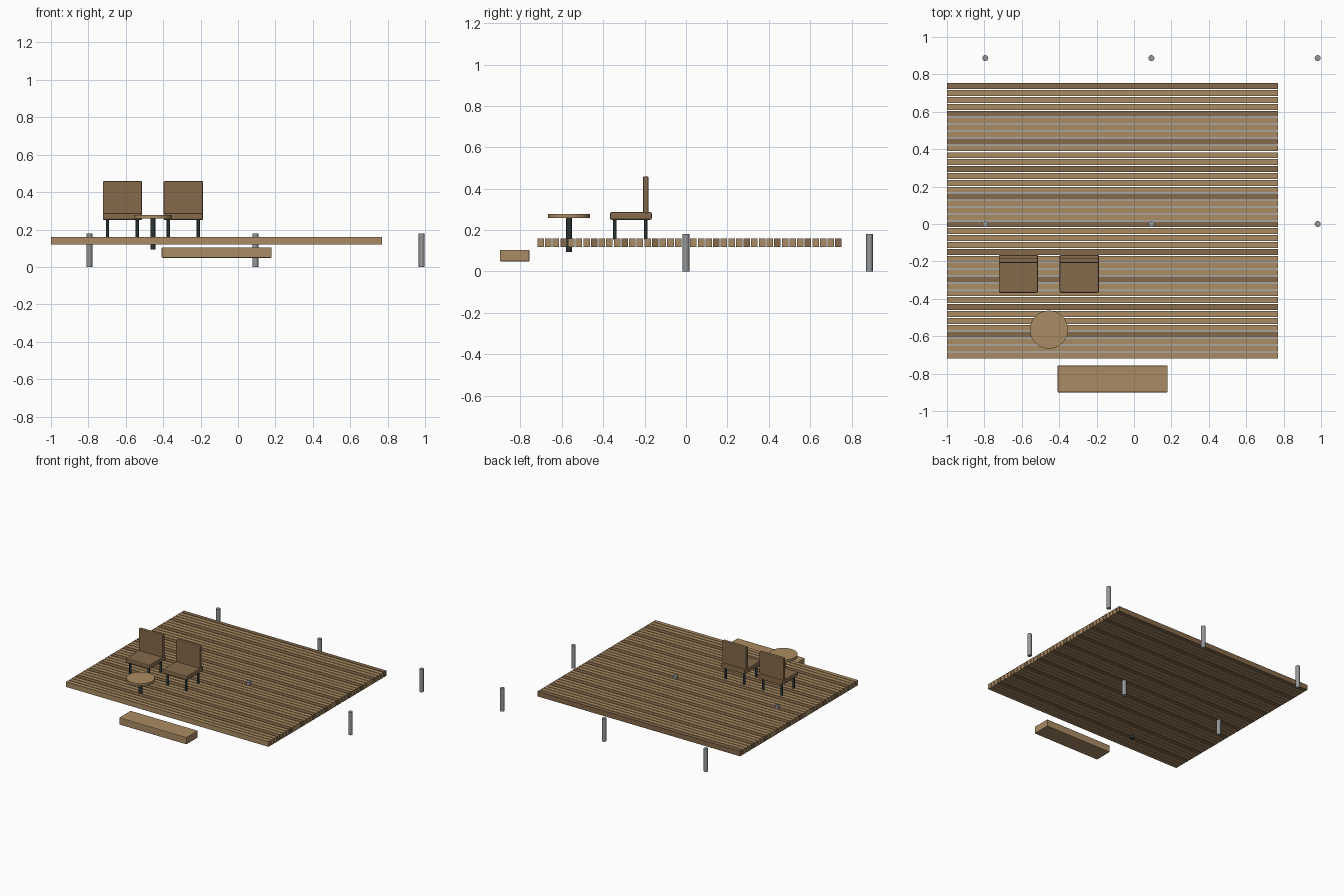
import bpy
import bmesh
from mathutils import Matrix

if "Cube" in bpy.data.objects:
    bpy.data.objects.remove(bpy.data.objects["Cube"], do_unlink=True)


def material(name, rgb):
    m = bpy.data.materials.new(name)
    m.use_nodes = True
    m.diffuse_color = (*rgb, 1)
    m.node_tree.nodes["Principled BSDF"].inputs["Base Color"].default_value = (*rgb, 1)
    return m


light_wood = material("light wood", (0.40, 0.26, 0.125))
dark_wood = material("dark wood", (0.235, 0.143, 0.071))
grey_metal = material("grey metal", (0.30, 0.31, 0.32))
dark_metal = material("dark metal", (0.022, 0.034, 0.032))


def finish(name, bm, mat):
    mesh = bpy.data.meshes.new(name)
    bm.to_mesh(mesh)
    bm.free()
    mesh.materials.append(mat)
    ob = bpy.data.objects.new(name, mesh)
    bpy.context.collection.objects.link(ob)
    return ob


def box(name, x, y, z, mat, bevel=0):
    """Box from (min, max) ranges, with optionally rounded edges."""
    bm = bmesh.new()
    spans = (x, y, z)
    centre = [(a + b) / 2 for a, b in spans]
    size = [b - a for a, b in spans]
    bmesh.ops.create_cube(bm, size=1,
                          matrix=Matrix.Translation(centre) @ Matrix.Diagonal((*size, 1)))
    ob = finish(name, bm, mat)
    if bevel:
        mod = ob.modifiers.new("rounded edges", "BEVEL")
        mod.width = bevel
        mod.segments = 2
    return ob


def cylinder(name, x, y, z, radius, mat, sides=16):
    bm = bmesh.new()
    bmesh.ops.create_cone(bm, cap_ends=True, segments=sides, radius1=radius, radius2=radius,
                          depth=z[1] - z[0],
                          matrix=Matrix.Translation((x, y, (z[0] + z[1]) / 2)))
    for f in bm.faces:
        f.smooth = abs(f.normal.z) < 0.5
    for e in bm.edges:
        e.smooth = e.calc_face_angle(0) < 0.7
    return finish(name, bm, mat)


# Deck boards, every fourth one darker
pitch = 0.0369
for i in range(40):
    y = -0.718 + i * pitch
    box(f"deck_board_{i + 1}", (-1, 0.77), (y, y + 0.0315), (0.119, 0.159),
        dark_wood if i % 4 == 3 else light_wood)

# Step in front of the deck
box("front_step", (-0.408, 0.18), (-0.9, -0.757), (0.049, 0.105), light_wood, 0.004)

# Support posts
for row, y in (("middle", 0), ("back", 0.887)):
    for side, x in (("right", -0.795), ("centre", 0.093), ("left", 0.982)):
        cylinder(f"{row}_{side}_post", x, y, (0, 0.18), 0.016, grey_metal)

# Two chairs
for side, x in (("right", -0.618), ("left", -0.292)):
    span = (x - 0.105, x + 0.105)
    box(f"{side}_chair_seat", span, (-0.368, -0.165), (0.25, 0.287), dark_wood, 0.008)
    box(f"{side}_chair_back", span, (-0.208, -0.181), (0.28, 0.459), dark_wood, 0.006)
    for end, y in (("front", -0.344), ("back", -0.195)):
        for hand, dx in (("right", -0.08), ("left", 0.08)):
            cylinder(f"{side}_chair_{end}_{hand}_leg", x + dx, y, (0.155, 0.255),
                     0.009, dark_metal, 12)

# Round table
cylinder("table_top", -0.455, -0.565, (0.259, 0.278), 0.102, light_wood, 40)
cylinder("table_stem", -0.455, -0.565, (0.093, 0.262), 0.014, dark_metal)
